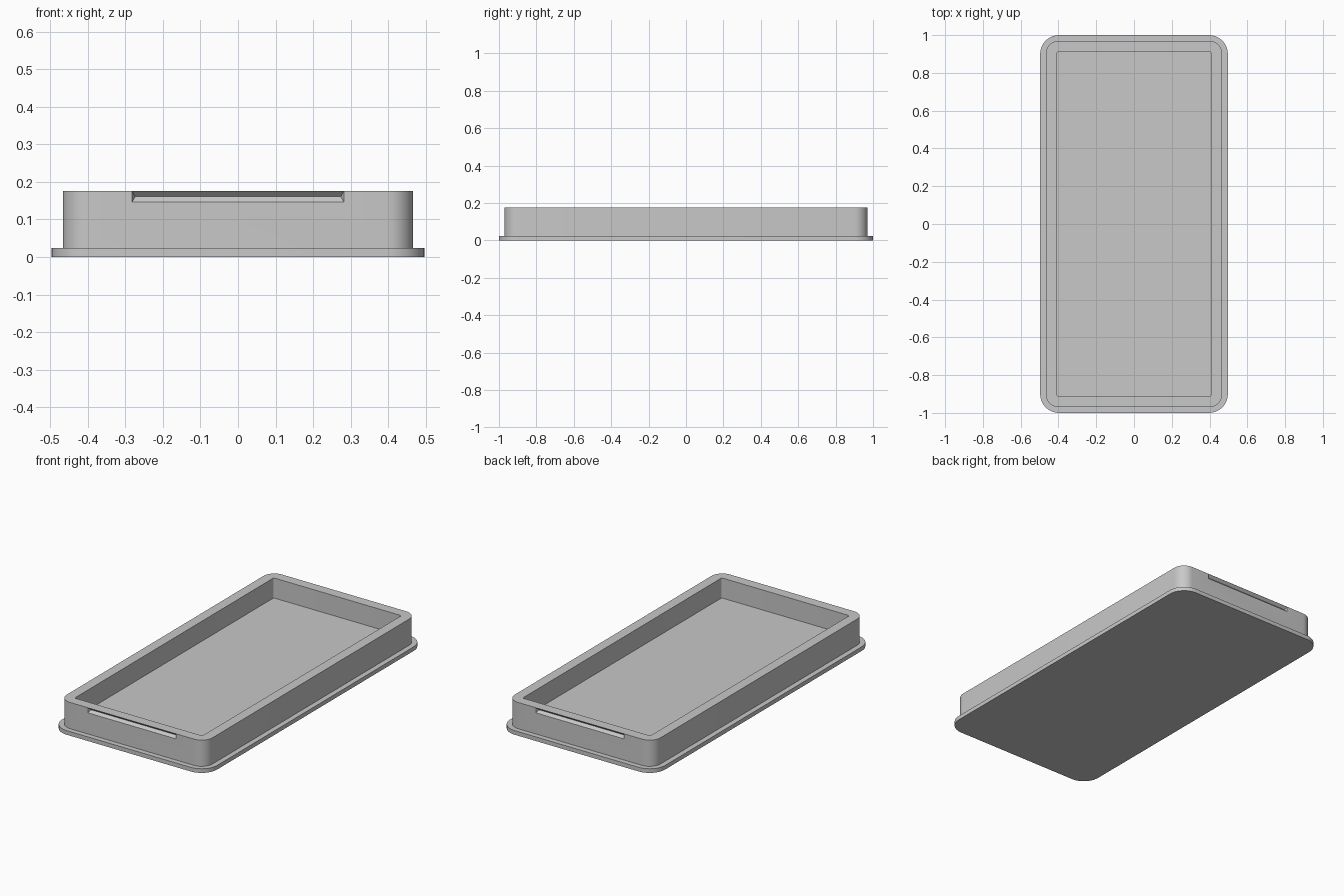
import bpy, bmesh, math

if "Cube" in bpy.data.objects:
    bpy.data.objects.remove(bpy.data.objects["Cube"])

grey = bpy.data.materials.new("matte grey")
grey.diffuse_color = (0.58, 0.58, 0.58, 1)
grey.use_nodes = True
grey.node_tree.nodes["Principled BSDF"].inputs["Base Color"].default_value = grey.diffuse_color

SEGS = 10      # segments per rounded corner
TOP = 0.176    # rim height
WALL_Y = 0.97  # outer face of the end walls


def finish(bm, name):
    bmesh.ops.recalc_face_normals(bm, faces=bm.faces)
    mesh = bpy.data.meshes.new(name)
    bm.to_mesh(mesh)
    bm.free()
    obj = bpy.data.objects.new(name, mesh)
    bpy.context.collection.objects.link(obj)
    mesh.materials.append(grey)
    return obj


def ring(bm, hx, hy, r, z):
    """Rounded rectangle loop of vertices."""
    verts = []
    for k, (sx, sy) in enumerate(((1, 1), (-1, 1), (-1, -1), (1, -1))):
        for i in range(SEGS + 1):
            a = math.pi / 2 * (k + i / SEGS)
            verts.append(bm.verts.new((sx * (hx - r) + r * math.cos(a),
                                       sy * (hy - r) + r * math.sin(a), z)))
    return verts


# Tray: base flange, outer wall, flat rim, inner wall and floor
bm = bmesh.new()
rings = [ring(bm, *p) for p in (
    (0.497, 1.0, 0.10, 0.0),
    (0.497, 1.0, 0.10, 0.024),
    (0.467, WALL_Y, 0.07, 0.024),
    (0.467, WALL_Y, 0.07, TOP),
    (0.409, 0.911, 0.01, TOP),
    (0.409, 0.911, 0.01, 0.06))]
for a, b in zip(rings, rings[1:]):
    for i in range(len(a)):
        j = (i + 1) % len(a)
        bm.faces.new((a[i], a[j], b[j], b[i]))
bm.faces.new(rings[0])
bm.faces.new(rings[-1])
tray = finish(bm, "tray")

# V-shaped finger groove just under the rim on both end walls
for side, label in ((-1, "front"), (1, "back")):
    bm = bmesh.new()
    mid, half = 0.161, 0.0145
    for sx in (-1, 1):
        for y in (WALL_Y, WALL_Y + 0.02):
            for sz in (-1, 1):
                bm.verts.new((sx * 0.282, side * y, mid + sz * half))
        bm.verts.new((sx * 0.274, side * (WALL_Y - 0.015), mid))
    bmesh.ops.convex_hull(bm, input=bm.verts)
    cutter = finish(bm, label + "_groove_cutter")
    cutter.hide_render = True
    bpy.context.view_layer.objects.active = tray
    mod = tray.modifiers.new(label + " groove", 'BOOLEAN')
    mod.operation = 'DIFFERENCE'
    mod.solver = 'EXACT'
    mod.object = cutter
    bpy.ops.object.modifier_apply(modifier=mod.name)
    bpy.data.objects.remove(cutter)

# Smooth corners, crisp edges
bpy.ops.object.select_all(action='DESELECT')
tray.select_set(True)
bpy.context.view_layer.objects.active = tray
bpy.ops.object.shade_smooth_by_angle(angle=math.radians(30))
